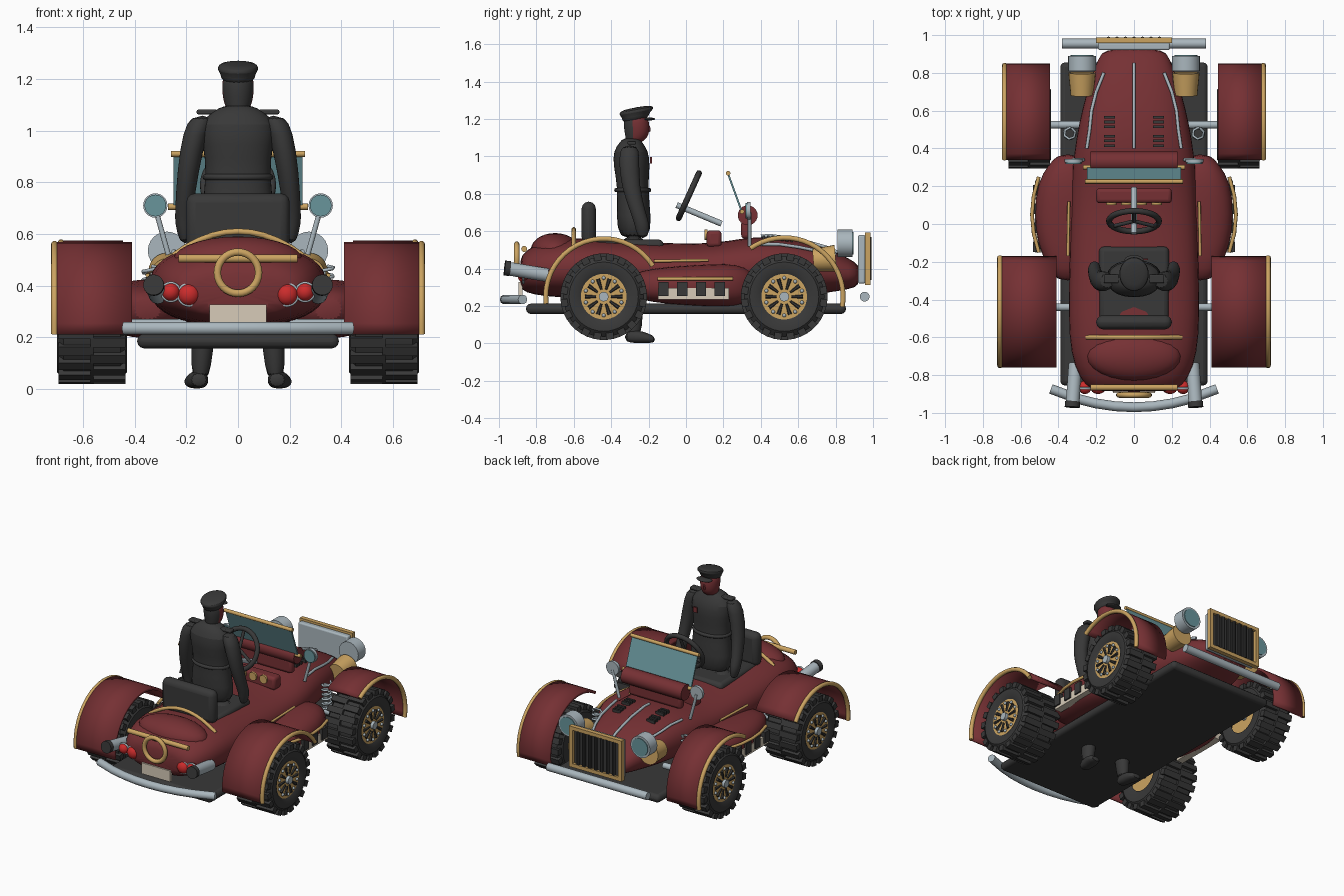
import bpy, bmesh
from math import sin, cos, pi, radians
from mathutils import Vector, Matrix

default = bpy.data.objects.get("Cube")
if default:
    bpy.data.objects.remove(default)


def material(name, *rgb):
    m = bpy.data.materials.new(name)
    m.use_nodes = True
    m.diffuse_color = (*rgb, 1)
    m.node_tree.nodes["Principled BSDF"].inputs["Base Color"].default_value = (*rgb, 1)
    return m


red = material("dark red paint", .18, .03, .034)
dark = material("charcoal", .04, .04, .04)
gold = material("brass", .6, .37, .12)
silver = material("steel", .4, .47, .51)
glass = material("teal glass", .14, .3, .33)
lamp = material("bright red", .6, .025, .025)
cream = material("cream", .68, .6, .48)


def finish(name, bm, mat, smooth=True):
    bmesh.ops.recalc_face_normals(bm, faces=bm.faces)
    mesh = bpy.data.meshes.new(name)
    bm.to_mesh(mesh)
    bm.free()
    obj = bpy.data.objects.new(name, mesh)
    bpy.context.collection.objects.link(obj)
    mesh.materials.append(mat)
    if smooth:
        obj.select_set(True)
    return obj


def box(name, centre, size, mat, bevel=0, tilt=0):
    bm = bmesh.new()
    bmesh.ops.create_cube(bm, size=1, matrix=Matrix.LocRotScale(
        Vector(centre), Matrix.Rotation(radians(tilt), 3, "X"), Vector(size)))
    obj = finish(name, bm, mat)
    if bevel:
        mod = obj.modifiers.new("rounded", "BEVEL")
        mod.width, mod.segments = bevel, 3
    return obj


def rod(name, start, end, radius, mat, end_radius=None, sides=24):
    start, end = Vector(start), Vector(end)
    axis = end - start
    bm = bmesh.new()
    turn = axis.to_track_quat("Z", "Y").to_matrix().to_4x4()
    bmesh.ops.create_cone(bm, cap_ends=True, segments=sides, radius1=radius,
                          radius2=radius if end_radius is None else end_radius, depth=axis.length,
                          matrix=Matrix.Translation((start + end) / 2) @ turn)
    return finish(name, bm, mat)


def ball(name, centre, radii, mat):
    bm = bmesh.new()
    bmesh.ops.create_uvsphere(bm, u_segments=24, v_segments=14, radius=1,
                              matrix=Matrix.LocRotScale(Vector(centre), None, Vector(radii)))
    return finish(name, bm, mat)


def tube(name, points, radius, mat, closed=False):
    curve = bpy.data.curves.new(name, "CURVE")
    curve.dimensions = "3D"
    curve.bevel_depth, curve.bevel_resolution, curve.use_fill_caps = radius, 3, True
    line = curve.splines.new("POLY")
    line.points.add(len(points) - 1)
    for p, co in zip(line.points, points):
        p.co = (*co, 1)
    line.use_cyclic_u = closed
    curve.materials.append(mat)
    obj = bpy.data.objects.new(name, curve)
    bpy.context.collection.objects.link(obj)
    return obj


def circle(centre, radius, u, v, count=32):
    c, u, v = Vector(centre), Vector(u), Vector(v)
    return [c + radius * (u * cos(2 * pi * i / count) + v * sin(2 * pi * i / count)) for i in range(count)]


def loft(name, sections, mat, axis="Y", power=2.4, count=20):
    """Skin rounded sections: position, two centre values, two half sizes."""
    bm = bmesh.new()
    rings = []
    for t, cx, cv, hx, hv in sections:
        ring = []
        for i in range(count):
            c, s = cos(2 * pi * i / count), sin(2 * pi * i / count)
            x = cx + hx * abs(c) ** (2 / power) * (1 if c > 0 else -1)
            v = cv + hv * abs(s) ** (2 / power) * (1 if s > 0 else -1)
            ring.append(bm.verts.new((x, t, v) if axis == "Y" else (x, v, t)))
        rings.append(ring)
    for a, b in zip(rings, rings[1:]):
        for i in range(count):
            j = (i + 1) % count
            bm.faces.new((a[i], a[j], b[j], b[i]))
    bm.faces.new(rings[0])
    bm.faces.new(rings[-1])
    obj = finish(name, bm, mat)
    obj.modifiers.new("smooth", "SUBSURF").levels = 1
    return obj


# Car body: position, half width, bottom, top
hull = [(-.89, .2, .3, .45), (-.86, .26, .27, .5), (-.76, .32, .25, .55), (-.6, .35, .24, .57),
        (-.35, .35, .24, .55), (-.05, .34, .24, .535), (.15, .335, .24, .535), (.3, .33, .24, .565),
        (.45, .31, .24, .575), (.6, .28, .25, .555), (.76, .235, .27, .51), (.88, .19, .29, .45), (.93, .16, .31, .42)]
loft("car_body", [(y, 0, (lo + hi) / 2, w, (hi - lo) / 2) for y, w, lo, hi in hull], red)


def hood_point(x, y, lift=0):
    for a, b in zip(hull, hull[1:]):
        if a[0] <= y <= b[0]:
            w, lo, hi = [Vector(a[1:]).lerp(Vector(b[1:]), (y - a[0]) / (b[0] - a[0]))[k] for k in range(3)]
            drop = max(0, 1 - abs(x / w) ** 2.4) ** (1 / 2.4)
            return (x, y, (lo + hi) / 2 + drop * (hi - lo) / 2 + lift)


box("chassis", (0, 0, .185), (.78, 1.71, .055), dark, .025)
ball("trunk_lid", (0, -.7, .5), (.25, .13, .09), red)
tube("trunk_trim", [(x / 20, -.6, .61 - 1.5 * (x / 20) ** 2) for x in range(-5, 6)], .012, gold)
tube("hood_strip", [hood_point(0, y / 20, .002) for y in range(8, 18)], .009, silver)
box("number_plate", (0, -.885, .29), (.22, .02, .075), cream)

# Tail decoration and bumpers
rod("tail_bar", (-.23, -.865, .505), (.23, -.865, .505), .016, gold)
tube("tail_ring", circle((0, -.905, .45), .08, (1, 0, 0), (0, 0, 1)), .015, gold, True)
tube("rear_bumper", [(x / 10, -.97 + .5 * (x / 10) ** 2, .235) for x in (-4.4, -3, -2, -1, 0, 1, 2, 3, 4.4)], .026, silver)
rod("front_bumper", (-.38, .955, .25), (.38, .955, .25), .026, silver)

# Grille
box("grille_shell", (0, .94, .45), (.38, .04, .26), silver, .01)
box("grille_core", (0, .963, .45), (.34, .015, .24), dark)
for z in (.325, .58):
    box("grille_frame_bar", (0, .972, z), (.4, .03, .025), gold)
for side in (-1, 1):
    box("grille_frame_post", (side * .187, .972, .45), (.026, .03, .26), gold)
for i in range(7):
    rod("grille_slat", (-.135 + i * .045, .98, .34), (-.135 + i * .045, .98, .57), .012, dark, sides=10)

# Windscreen, roll and steering
box("windscreen_glass", (0, .262, .805), (.5, .01, .2), glass, tilt=20)
for z, y, w in ((.91, .225, .52), (.705, .3, .54)):
    rod("windscreen_rail", (-w / 2, y, z), (w / 2, y, z), .012, gold)
rod("roll_cover", (-.23, .33, .685), (.23, .33, .685), .053, red)
box("roll_support", (0, .32, .61), (.4, .05, .1), red, .02)
rod("steering_column", (0, -.05, .74), (0, .19, .64), .016, silver)
tube("steering_wheel", circle((0, .015, .79), .132, (1, 0, 0), (0, .41, .91)), .016, dark, True)
for a in (0, 120, 240):
    tip = Vector((sin(radians(a)), .41 * cos(radians(a)), .91 * cos(radians(a)))) * .13
    rod("steering_spoke", (0, .015, .79), Vector((0, .015, .79)) + tip, .01, dark)
box("dashboard", (0, .15, .56), (.4, .08, .09), red, .02)
for x in (-.12, -.04, .04, .12):
    rod("gauge", (x, .1, .58), (x, .115, .58), .028, gold)


# Wheels
def wheel(label, side, y, inner, outer):
    hub = Vector((0, y, .25))
    mid, width = (inner + outer) / 2, outer - inner
    at = lambda x, r=0, a=0: hub + Vector((side * x, r * cos(a), r * sin(a)))
    bm = bmesh.new()
    profile = [(inner + .01, .11), (inner, .14), (inner, .185), (inner + .025, .215),
               (outer - .025, .215), (outer, .185), (outer, .14), (outer - .02, .11)]
    verts = [bm.verts.new(at(x, r)) for x, r in profile]
    edges = [bm.edges.new(pair) for pair in zip(verts, verts[1:])]
    bmesh.ops.spin(bm, geom=verts + edges, cent=hub, axis=(1, 0, 0), angle=2 * pi, steps=40, use_merge=True)
    bmesh.ops.remove_doubles(bm, verts=bm.verts, dist=.0005)
    finish(label + "_tyre", bm, dark)
    bm = bmesh.new()
    for i in range(40):
        a = 2 * pi * i / 40
        x = mid + (width / 4 - .005) * (1 if i % 2 else -1)
        bmesh.ops.create_cube(bm, size=1, matrix=Matrix.LocRotScale(
            at(x, .213, a), Matrix.Rotation(a, 3, "X"), Vector((width / 2, .036, .04))))
    finish(label + "_tread", bm, dark, False)
    rod(label + "_rim", at(inner + .03), at(outer - .012), .127, gold, sides=32)
    rod(label + "_hub_cap", at(outer - .02), at(outer + .008), .026, silver, sides=12)
    rod(label + "_axle", at(.2), at(inner + .05), .02, silver)
    for i in range(10):
        a = 2 * pi * i / 10
        rod(label + "_slot", at(outer - .009, .04, a), at(outer - .009, .1, a), .006, dark, .011, 6)
        ball(label + "_bolt", at(outer - .01, .1, a + pi / 10), (.01, .01, .01), silver)


def fender(label, side, y, inner, outer, radius, first, last):
    angles = [radians(first + (last - first) * i / 20) for i in range(21)]
    arc = [(y + radius * cos(a), .25 + radius * sin(a)) for a in angles]
    bm = bmesh.new()
    rows = [[bm.verts.new((side * x, *p)) for x in (inner, outer)] for p in arc]
    for a, b in zip(rows, rows[1:]):
        bm.faces.new((a[0], a[1], b[1], b[0]))
    obj = finish(label + "_fender", bm, red)
    shell = obj.modifiers.new("shell", "SOLIDIFY")
    shell.thickness, shell.offset = .018, 0
    tube(label + "_fender_trim", [(side * outer, *p) for p in arc], .014, gold)


# Paired parts
for s in (-1, 1):
    name = "left" if s > 0 else "right"
    wheel(name + "_rear", s, -.44, .43, .7)
    wheel(name + "_front", s, .525, .44, .67)
    fender(name + "_rear", s, -.44, .41, .71, .31, 32, 187)
    fender(name + "_front", s, .525, .445, .685, .315, -10, 125)
    pod = [(-.3, .05, .04), (-.25, .1, .08), (-.1, .165, .1), (.05, .18, .11), (.22, .165, .12), (.32, .1, .1), (.37, .05, .05)]
    loft(name + "_side_pod", [(y, s * .35, .31, w, h) for y, w, h in pod], red)
    tube(name + "_pod_trim", [(s * (.54 - .9 * (y / 10) ** 2), y / 10 + .05, .345) for y in range(-2, 3)], .01, gold)
    box(name + "_sill", (s * .5, .04, .265), (.05, .38, .06), cream)
    for i in range(4):
        box(name + "_sill_vent", (s * .515, -.12 + i * .1, .29), (.04, .055, .075), dark)
    tube(name + "_body_trim", [(s * .35, -.17, .44), (s * .345, .12, .445)], .008, gold)
    tube(name + "_hood_pipe", [hood_point(s * x, y, .008) for x, y in
                               ((.16, .8), (.2, .7), (.225, .6), (.235, .5), (.25, .4))], .009, silver)
    for y in (.44, .54):
        for k in (-.025, 0, .025):
            box(name + "_hood_louvre", hood_point(s * .13, y + k, .002), (.06, .014, .02), dark)
    # Lamps, mirrors, springs and exhausts
    rod(name + "_headlamp", (s * .275, .81, .535), (s * .275, .89, .535), .074, silver)
    rod(name + "_headlamp_glass", (s * .275, .888, .535), (s * .275, .896, .535), .06, glass)
    rod(name + "_horn", (s * .275, .68, .445), (s * .275, .8, .455), .06, gold, .072)
    rod(name + "_mirror_stalk", (s * .27, .34, .52), (s * .32, .34, .7), .01, silver)
    rod(name + "_mirror", (s * .32, .325, .71), (s * .32, .345, .71), .047, silver)
    rod(name + "_mirror_glass", (s * .32, .318, .71), (s * .32, .326, .71), .042, glass)
    tube(name + "_spring", [(s * .34 + .03 * cos(i), .48 + .03 * sin(i), .28 + i * .005) for i in range(40)], .007, silver)
    rod(name + "_exhaust", (s * .31, -.74, .365), (s * .325, -.95, .4), .036, silver)
    rod(name + "_exhaust_tip", (s * .325, -.94, .4), (s * .327, -.97, .403), .04, dark)
    for x, z, r in ((.19, .365, .042), (.26, .375, .035)):
        ball(name + "_tail_light", (s * x, -.865, z), (r, .035, r), lamp)
        tube(name + "_tail_light_rim", circle((s * x, -.87, z), r, (1, 0, 0), (0, 0, 1)), .006, silver, True)
    # Driver limbs
    loft(name + "_leg", [(.03, s * .145, -.28, .037, .045), (.15, s * .14, -.28, .042, .048),
                         (.35, s * .12, -.28, .06, .065), (.6, s * .075, -.28, .08, .09)], dark, "Z", 2, 14)
    loft(name + "_boot", [(-.33, s * .15, .035, .035, .03), (-.26, s * .155, .037, .042, .037),
                          (-.2, s * .165, .028, .048, .026), (-.165, s * .17, .02, .03, .016)], dark, count=14)
    loft(name + "_arm", [(.56, s * .205, -.23, .02, .03), (.64, s * .21, -.235, .035, .042), (.68, s * .21, -.25, .035, .04),
                         (.84, s * .195, -.3, .042, .05), (1, s * .165, -.305, .05, .058),
                         (1.06, s * .135, -.3, .045, .045)], dark, "Z", 2, 14)
    box(name + "_epaulette", (s * .12, -.29, 1.072), (.08, .045, .018), dark, .006)

# Seat
box("seat_cushion", (0, -.32, .525), (.37, .4, .06), dark, .025)
box("seat_back", (0, -.52, .645), (.4, .075, .225), dark, .035)

# Driver
loft("jacket", [(.55, 0, -.275, .155, .085), (.68, 0, -.28, .145, .095), (.84, 0, -.285, .12, .08),
                (.95, 0, -.29, .14, .1), (1.03, 0, -.295, .15, .095), (1.075, 0, -.295, .1, .06),
                (1.1, 0, -.29, .05, .045)], dark, "Z", 2.2)
tube("belt", [(.125 * cos(i * pi / 12), -.285 + .087 * sin(i * pi / 12), .82) for i in range(24)], .012, dark, True)
box("chest_badge", (.06, -.187, .98), (.03, .009, .035), red)
head = loft("head", [(1.07, 0, -.28, .04, .042), (1.1, 0, -.265, .052, .058), (1.13, 0, -.262, .06, .068),
                     (1.18, 0, -.265, .064, .07), (1.23, 0, -.27, .055, .06)], dark, "Z", 2)
head.data.materials.append(red)
for face in head.data.polygons:
    face.material_index = int(face.center.y > -.29)
loft("nose", [(1.125, 0, -.2, .014, .014), (1.17, 0, -.2, .008, .01)], red, "Z", 2, 10)
cap = loft("cap", [(1.185, 0, -.27, .066, .07), (1.22, 0, -.27, .067, .072), (1.235, 0, -.265, .08, .092),
                   (1.25, 0, -.265, .08, .092), (1.262, 0, -.265, .055, .065)], dark, "Z", 2)
for v in cap.data.vertices:
    v.co.z += (v.co.y + .27) * .18
ball("cap_visor", (0, -.2, 1.2), (.055, .036, .008), dark)

bpy.ops.object.shade_smooth_by_angle(angle=radians(35))
